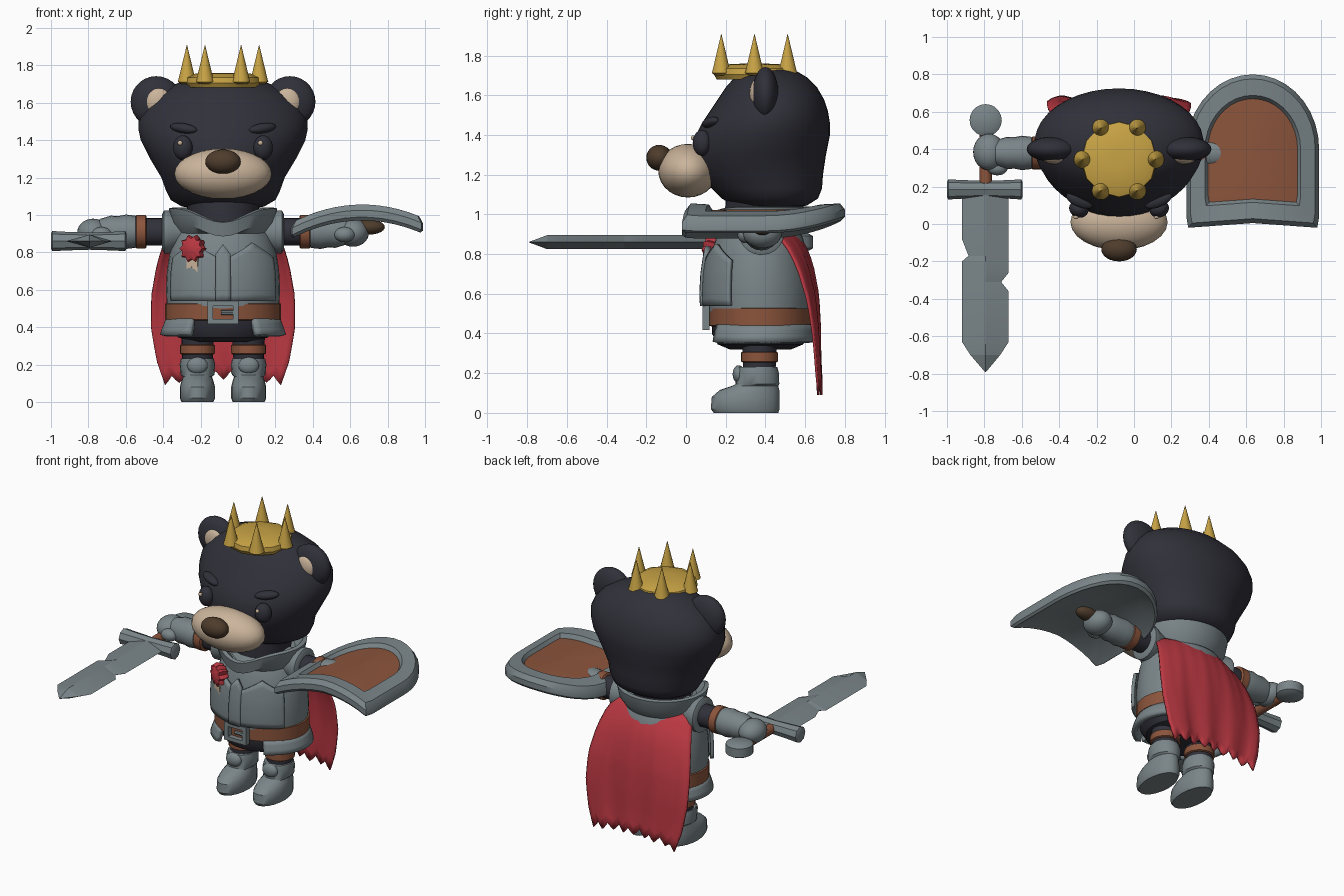
import bpy, bmesh
from math import sin, cos, pi, radians, sqrt
from mathutils import Vector, Matrix

if "Cube" in bpy.data.objects:
    bpy.data.objects.remove(bpy.data.objects["Cube"])

CX, CY = -0.08, 0.375  # body axis; the held items make the whole off-centre


def mat(name, r, g, b):
    m = bpy.data.materials.new(name)
    m.use_nodes = True
    m.diffuse_color = (r, g, b, 1)
    m.node_tree.nodes["Principled BSDF"].inputs["Base Color"].default_value = (r, g, b, 1)
    return m


STEEL = mat("steel grey", .195, .235, .25)
FUR = mat("dark fur", .03, .03, .042)
LEATHER = mat("brown leather", .26, .09, .045)
RED = mat("red cloth", .5, .04, .055)
TAN = mat("tan", .6, .46, .33)
DARK = mat("dark brown", .075, .045, .025)
GOLD = mat("gold", .58, .37, .06)


def finish(name, bm, *mats, angle=35):
    bmesh.ops.recalc_face_normals(bm, faces=bm.faces)
    me = bpy.data.meshes.new(name)
    bm.to_mesh(me)
    bm.free()
    for m in mats:
        me.materials.append(m)
    me.shade_smooth()
    me.set_sharp_from_angle(angle=radians(angle))
    ob = bpy.data.objects.new(name, me)
    bpy.context.collection.objects.link(ob)
    return ob


def loft(name, rings, *mats, closed=True, second_from=None, angle=35):
    """Skin a list of point rings; strips from second_from on use material 1."""
    bm = bmesh.new()
    vs = [[bm.verts.new(p) for p in r] for r in rings]
    n = len(vs[0])
    for i, (a, b) in enumerate(zip(vs, vs[1:])):
        for j in range(n if closed else n - 1):
            k = (j + 1) % n
            f = bm.faces.new((a[j], a[k], b[k], b[j]))
            f.material_index = int(second_from is not None and i >= second_from)
    if closed:
        bm.faces.new(vs[0])
        bm.faces.new(vs[-1]).material_index = int(second_from is not None)
    return finish(name, bm, *mats, angle=angle)


def interp(rows, t):
    """Linear lookup in rows sorted by their first value."""
    for a, b in zip(rows, rows[1:]):
        if t <= b[0]:
            k = max(0, (t - a[0]) / (b[0] - a[0]))
            return [p + (q - p) * k for p, q in zip(a[1:], b[1:])]
    return list(rows[-1][1:])


def oval(row, a, grow=0, cx=CX, egg=0):
    rx, yf, yb = row
    return (cx + (rx + grow) * cos(a) * (1 + egg * sin(a)),
            (yf + yb) / 2 + ((yb - yf) / 2 + grow) * sin(a))


def body(name, m, rows, cx=CX, n=32, egg=0, angle=35):
    """Stacked ovals, rows of (z, half width, front y, back y)."""
    return loft(name, [[(*oval(r[1:], 2 * pi * j / n, 0, cx, egg), r[0])
                        for j in range(n)] for r in rows], m, angle=angle)


def patch(name, m, rows, a0, a1, zlow, ztop, grow, thick, n=16, steps=8):
    """Plate wrapped on a stack of ovals between two angles (degrees)."""
    rings = []
    for i in range(steps + 1):
        ring = []
        for j in range(n + 1):
            u = j / n
            z = zlow + (ztop(u) - zlow) * i / steps
            ring.append((*oval(interp(rows, z), radians(a0 + (a1 - a0) * u), grow), z))
        rings.append(ring)
    ob = loft(name, rings, m, closed=False)
    mod = ob.modifiers.new("thickness", "SOLIDIFY")
    mod.thickness, mod.offset = thick, 0
    return ob


def ball(name, m, c, r, yaw=0, tilt=0):
    bm = bmesh.new()
    bmesh.ops.create_uvsphere(bm, u_segments=24, v_segments=14, radius=1)
    M = (Matrix.Translation(c) @ Matrix.Rotation(yaw, 4, 'Z')
         @ Matrix.Rotation(tilt, 4, 'Y') @ Matrix.Diagonal((*r, 1)))
    bmesh.ops.transform(bm, matrix=M, verts=bm.verts)
    return finish(name, bm, m, angle=60)


def turned(name, m, axis, c, profile, n=20):
    """Round part along an axis, profile of (position, radius)."""
    i = "XYZ".index(axis)
    rings = []
    for p, r in profile:
        ring = []
        for j in range(n):
            v = Vector(c)
            v[i] = p
            v[(i + 1) % 3] += r * cos(2 * pi * j / n)
            v[(i + 2) % 3] += r * sin(2 * pi * j / n)
            ring.append(v)
        rings.append(ring)
    return loft(name, rings, m)


# Head
body("head", FUR, [
    (1.03, .13, .32, .54), (1.045, .22, .24, .61), (1.08, .28, .18, .665), (1.13, .305, .13, .685),
    (1.2, .33, .07, .69), (1.3, .39, .03, .705), (1.4, .44, .05, .725), (1.46, .453, .08, .725),
    (1.52, .45, .12, .715), (1.58, .42, .16, .695), (1.64, .365, .2, .66), (1.69, .28, .245, .61),
    (1.72, .2, .29, .56), (1.738, .11, .34, .5), (1.742, .03, .4, .45)], n=40, egg=.06, angle=70)
ball("muzzle", TAN, (CX, .01, 1.22), (.26, .15, .135))
ball("nose", DARK, (CX, -.135, 1.285), (.095, .065, .065))
for s, side in ((-1, "right"), (1, "left")):
    ball(side + "_ear", FUR, (CX + s * .357, .4, 1.605), (.137, .066, .137))
    ball(side + "_inner_ear", TAN, (CX + s * .345, .355, 1.605), (.07, .035, .075))
    ball(side + "_eye", FUR, (CX + s * .215, .08, 1.36), (.053, .045, .065), yaw=s * .4)
    ball(side + "_eye_glint", TAN, (CX + s * .215 - .015, .036, 1.385), (.013, .01, .013))
    ball(side + "_brow", FUR, (CX + s * .21, .125, 1.463), (.078, .035, .027), yaw=s * .4, tilt=-s * .15)

# Crown
turned("crown_cap", GOLD, "Z", (CX, .345, 0),
       [(1.68, .19), (1.705, .205), (1.735, .2), (1.755, .15), (1.76, .05)], n=12)
for k in range(6):
    a = k * pi / 3
    p = (CX + .193 * cos(a), .345 + .193 * sin(a), 0)
    turned(f"crown_spike_{k + 1}", GOLD, "Z", p, [(1.7, .03), (1.712, .049), (1.73, .044), (1.908, .001)], n=14)

# Torso
TORSO = [(.5, .3, .115, .63), (.6, .305, .11, .635), (.7, .3, .115, .625), (.8, .285, .13, .61),
         (.88, .26, .15, .59), (.95, .22, .18, .56)]
body("cuirass", STEEL, TORSO + [(.99, .17, .22, .52)])
for s, side in ((-1, "right"), (1, "left")):
    patch(side + "_breastplate", STEEL, TORSO, -90 + s * 5, -90 + s * 58, .54,
          lambda u: .77 + .08 * (1 - abs(u - .5) * 2), .02, .022)
patch("breastplate_ridge", STEEL, TORSO, -97, -83, .54, lambda u: .84 - abs(u - .5) * .1, .028, .03, n=4)
body("hips", FUR, [(.32, .15, .22, .53), (.345, .24, .16, .59), (.4, .28, .13, .62), (.47, .28, .13, .62)])
body("belt", LEATHER, [(.435, .295, .13, .62), (.44, .31, .115, .635), (.525, .31, .115, .635), (.53, .295, .13, .62)])
SKIRT = [(.34, .325, .105, .64), (.39, .31, .115, .635), (.45, .285, .13, .62)]
patch("armour_skirt", STEEL, SKIRT, -58, 238, .355, lambda u: .44, 0, .035, n=44, steps=3)

# Buckle: a square frame with a prong
for k in range(4):
    a = k * pi / 2
    c = Vector((CX + .068 * cos(a), .1, .478 + .048 * sin(a)))
    bm = bmesh.new()
    bmesh.ops.create_cube(bm, size=1)
    size = (.03, .035, .12) if k % 2 == 0 else (.166, .035, .026)
    bmesh.ops.transform(bm, matrix=Matrix.Translation(c) @ Matrix.Diagonal((*size, 1)), verts=bm.verts)
    finish(f"buckle_bar_{k + 1}", bm, STEEL)
turned("buckle_prong", STEEL, "X", (0, .1, .478), [(CX - .01, .013), (CX + .07, .013)], n=8)

# Collar: dips to a point at the front
body("neck", FUR, [(.9, .17, .19, .54), (1.08, .2, .2, .56)])
rings = []
for z, grow in ((.9, .02), (.96, .06), (1.035, .075), (1.04, .05), (.98, .0)):
    ring = []
    for j in range(40):
        a = 2 * pi * j / 40
        dip = max(0, -sin(a)) ** 6
        ring.append((*oval((.215, .165, .565), a, grow), z - .075 * dip * (z > .95)))
    rings.append(ring)
loft("collar", rings, STEEL)

# Limbs
for s, side in ((-1, "right"), (1, "left")):
    arm = (0, CY + .005, .91)

    def arm_part(name, m, prof):
        turned(f"{side}_{name}", m, "X", arm, [(CX + s * d, r) for d, r in prof])

    arm_part("shoulder_cuff", STEEL, [(.17, .09), (.26, .1), (.29, .115), (.315, .115), (.325, .095)])
    arm_part("upper_arm", FUR, [(.28, .074), (.45, .074)])
    arm_part("arm_strap", LEATHER, [(.408, .08), (.414, .089), (.462, .089), (.468, .08)])
    arm_part("gauntlet", STEEL, [(.46, .07), (.468, .086), (.52, .092), (.56, .084), (.6, .086), (.66, .068)])
    ball(side + "_fist", STEEL, (CX + s * .695, CY + .01, .905), (.085, .098, .075))
    ball(side + "_thumb", STEEL, (CX + s * .65, CY - .075, .895), (.055, .04, .04))
    lx = CX + s * .137
    turned(side + "_leg", FUR, "Z", (lx, .37, 0), [(.18, .08), (.38, .088)])
    turned(side + "_leg_strap", LEATHER, "Z", (lx, .37, 0), [(.255, .085), (.26, .094), (.303, .094), (.308, .085)])
    body(side + "_boot", STEEL, [
        (0, .085, .14, .465), (.02, .094, .125, .472), (.08, .094, .13, .472), (.115, .085, .17, .47),
        (.135, .078, .23, .465), (.145, .09, .25, .47), (.2, .095, .25, .468), (.232, .088, .26, .46)], cx=lx, n=20)
    ball(side + "_shin_plate", STEEL, (lx, .265, .195), (.055, .03, .045))

# Cape with a ragged hem
WIDTH = [(0, .27, .53), (.12, .32, .6), (.25, .355, .64), (.45, .385, .668), (.65, .385, .675), (.85, .355, .675), (1, .31, .68)]
rings = []
for i in range(15):
    v = i / 14
    w, y = interp(WIDTH, v)
    ring = []
    for j in range(33):
        u = j / 16 - 1
        hem = .09 + (.045 if j % 4 == 2 else .02 * (j % 4 > 0)) + .03 * (1 - u * u)
        ring.append((CX + w * u, y - .11 * u * u * (1 - v) ** 1.5 + .008 * v * sin(u * 11), .95 + (hem - .95) * v))
    rings.append(ring)
cape = loft("cape", rings, RED, closed=False)
cape.modifiers.new("thickness", "SOLIDIFY").thickness = .012

# Rosette and ribbon tails on the chest
turn = Matrix.Translation((-.245, .125, .82)) @ Matrix.Rotation(-.5, 4, 'Z')
rings = [[turn @ Vector((r * (1 - .22 * (j % 2)) * cos(j * pi / 10), y, r * (1 - .22 * (j % 2)) * sin(j * pi / 10)))
          for j in range(20)] for y, r in ((.05, .06), (.01, .078), (-.015, .07), (-.028, .03))]
loft("rosette", rings, RED)
for k, x in enumerate((-.018, .016)):
    outline = [(x - .018, -.03), (x + .018, -.03), (x + .014, -.13 - .03 * k), (x, -.12 - .03 * k), (x - .016, -.15 - .02 * k)]
    loft(f"ribbon_tail_{k + 1}", [[turn @ Vector((p, y, q)) for p, q in outline] for y in (.015, .0)], TAN)

# Sword held in the right fist
SX, SZ = -.793, .86
blade = [(.18, -.92, -.67), (-.08, -.92, -.67), (-.17, -.885, -.67), (-.2, -.92, -.67), (-.26, -.92, -.67),
         (-.31, -.92, -.71), (-.36, -.92, -.67), (-.63, -.92, -.67), (-.7, -.875, -.715), (-.792, -.796, -.792)]
rings = []
for y, a, b in blade:
    h = .035 * min(1, (b - a) / .15)
    rings.append([(a, y, SZ), (SX, y, SZ + h), (b, y, SZ), (SX, y, SZ - h)])
loft("sword_blade", rings, STEEL, angle=10)
turned("sword_guard", STEEL, "X", (0, .185, SZ),
       [(SX - .207, .04), (SX - .2, .054), (SX - .13, .05), (SX, .046), (SX + .13, .05), (SX + .19, .054), (SX + .197, .04)], n=8)
turned("sword_grip", LEATHER, "Y", (SX, 0, SZ), [(.2, .033), (.52, .033)], n=12)
turned("sword_pommel", STEEL, "Z", (SX, .555, 0),
       [(SZ - .045, .06), (SZ - .03, .086), (SZ + .03, .086), (SZ + .045, .06)], n=20)

# Shield on the left arm: arched outline, bent across its width
HX, HY = .635, .4
outline = [(-.345 + .69 * k / 10, -.42 + .025 * (1 - abs(k / 5 - 1))) for k in range(11)]
outline += [(.355, -.36), (.355, -.18)]
outline += [(.355 * cos(pi * k / 18), .4 * sin(pi * k / 18)) for k in range(19)]
outline += [(-.355, -.18), (-.355, -.36)]
section = [(.04, -.02), (.4, -.02), (.75, -.02), (.96, -.04), (1, -.022), (1, .015), (.94, .045), (.72, .04),
           (.675, .012), (.4, .015), (.04, .015)]
rings = []
for k, h in section:
    rings.append([(HX + k * x, HY + k * y, 1.01 + h - .085 * (k * x / .355) ** 2 + .014 * k * x / .355)
                  for x, y in outline])
loft("shield", rings, STEEL, LEATHER, second_from=8)
ball("shield_handle", DARK, (.7, CY + .01, .935), (.085, .05, .04))
